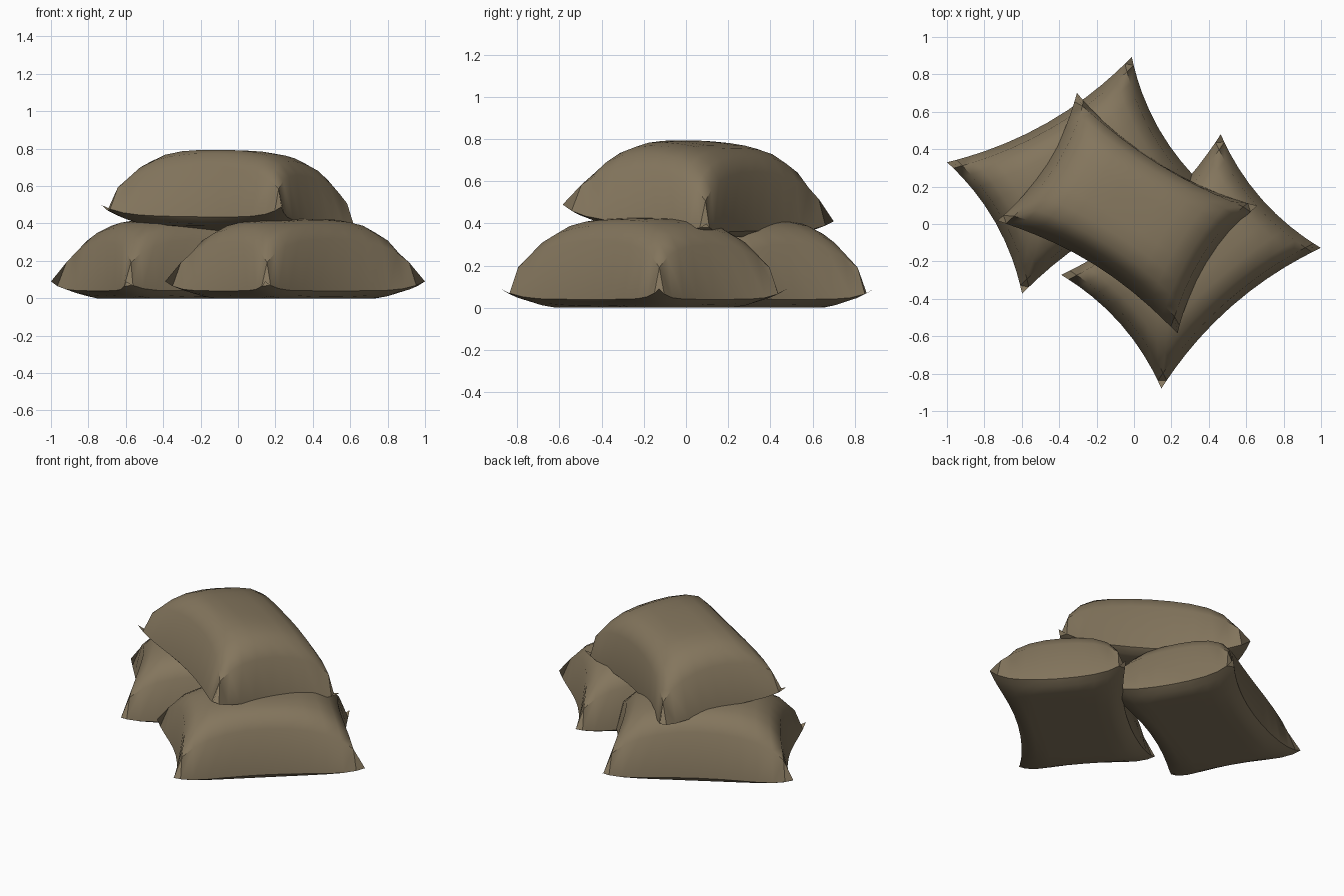
import bpy, bmesh
from math import sin, pi, radians
from mathutils import Vector, Matrix

if "Cube" in bpy.data.objects:
    bpy.data.objects.remove(bpy.data.objects["Cube"])

LENGTH, WIDTH, HEIGHT = 1.137, 0.81, 0.425
SEAM = 0.04            # seam height above the flat underside
NX, NY = 12, 10

cloth = bpy.data.materials.new("burlap")
cloth.diffuse_color = (0.23, 0.18, 0.11, 1)
cloth.use_nodes = True
cloth.node_tree.nodes["Principled BSDF"].inputs["Base Color"].default_value = cloth.diffuse_color


def shape(u, v, top):
    """Point on the bag for u, v in -1..1: pinched outline, domed top, flat base."""
    x = u * (LENGTH / 2 - 0.065 * (1 - v * v))
    y = v * (WIDTH / 2 - 0.082 * (1 - u * u))
    q = max(0, (1 - u * u) * (1 - v * v))
    rim = SEAM + 0.05 * (u * v) ** 6
    if top:
        z = rim + (HEIGHT - rim) * (1 - (1 - q ** 0.47) ** 2)
    else:
        z = rim * max(0, 1 - q / 0.25)
    return Vector((x, y, z))


def sandbag(name, loc, turn, slope=(0, 0)):
    bm = bmesh.new()
    # top and underside grids, with rows packed a little towards the seam
    for top in (True, False):
        new = bmesh.ops.create_grid(bm, x_segments=NX, y_segments=NY, size=1)["verts"]
        for vert in new:
            u, v = (0.4 * c + 0.6 * sin(c * pi / 2) for c in vert.co.xy)
            vert.co = shape(u, v, top)
    # sew the two halves together
    bmesh.ops.remove_doubles(bm, verts=bm.verts, dist=0.0005)
    bmesh.ops.recalc_face_normals(bm, faces=bm.faces)
    # turn about z, then lean to the given slope
    normal = Vector((-slope[0], -slope[1], 1)).normalized()
    lean = Vector((0, 0, 1)).rotation_difference(normal).to_matrix().to_4x4()
    bm.transform(Matrix.Translation(loc) @ lean @ Matrix.Rotation(radians(turn), 4, 'Z'))
    mesh = bpy.data.meshes.new(name)
    bm.to_mesh(mesh)
    bm.free()
    mesh.materials.append(cloth)
    obj = bpy.data.objects.new(name, mesh)
    bpy.context.collection.objects.link(obj)
    bpy.ops.object.select_all(action='DESELECT')
    obj.select_set(True)
    bpy.context.view_layer.objects.active = obj
    bpy.ops.object.shade_smooth_by_angle(angle=radians(50))


# two bags on the ground, one leaning across them
sandbag("sandbag_back_left", (-0.305, 0.26, 0), 29.7)
sandbag("sandbag_front_right", (0.305, -0.20, 0), 41.4)
sandbag("sandbag_top", (-0.042, 0.05, 0.36), -32, (-0.067, -0.09))
